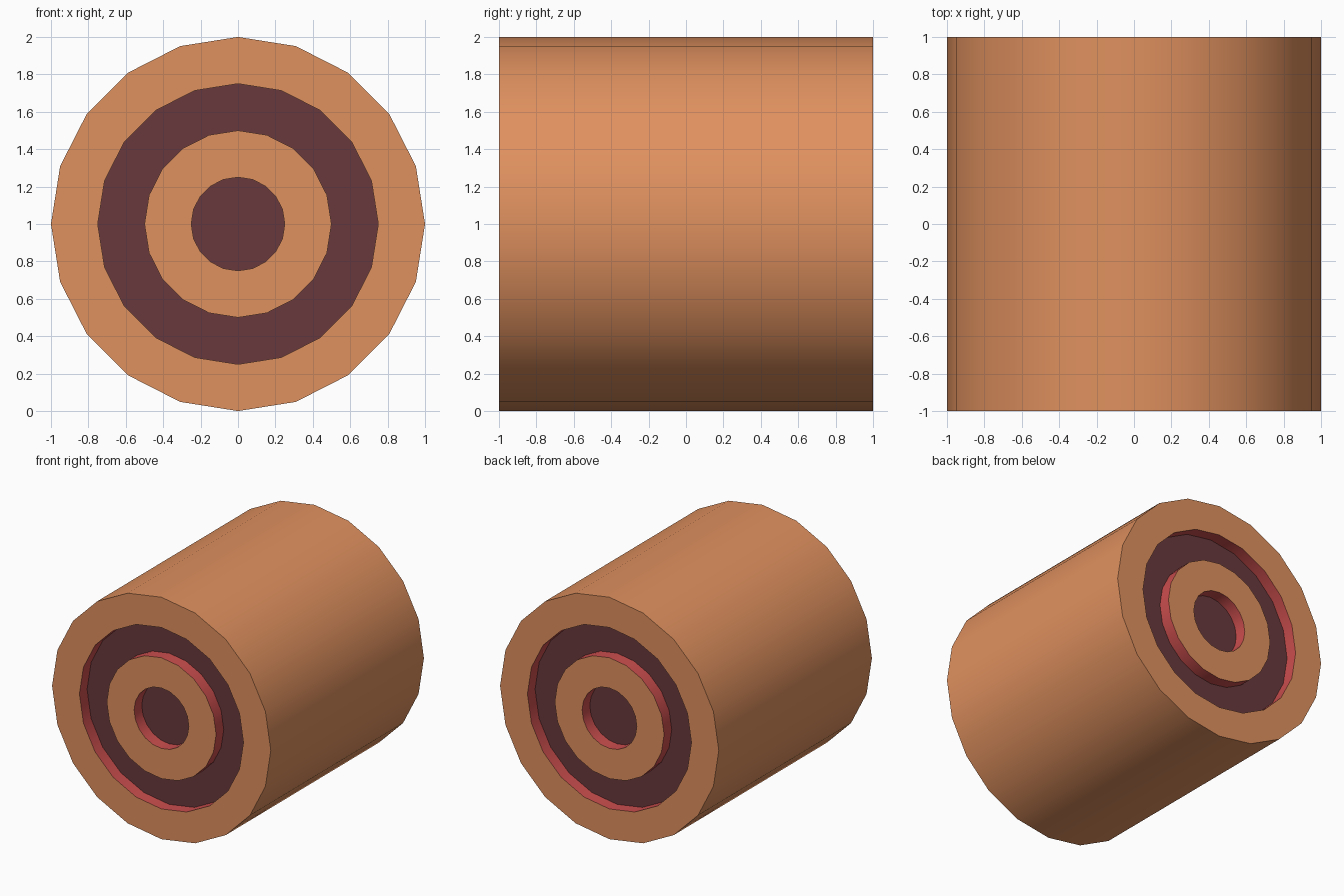
import bpy, bmesh, math

if "Cube" in bpy.data.objects:
    bpy.data.objects.remove(bpy.data.objects["Cube"])

SIDES = 20
DEPTH = 0.1


def srgb(*c):
    return [((v / 255 + 0.055) / 1.055) ** 2.4 for v in c] + [1.0]


def material(name, rgb):
    m = bpy.data.materials.new(name)
    m.diffuse_color = srgb(*rgb)
    m.use_nodes = True
    m.node_tree.nodes["Principled BSDF"].inputs["Base Color"].default_value = m.diffuse_color
    return m


mats = [material("orange", (224, 145, 95)),
        material("dark maroon", (104, 57, 60)),
        material("red", (204, 78, 78))]

# Half profile (radius, y) of the front end, from the hole floor outwards
floor, rim = -1 + DEPTH, -1
front = [(0.25, floor), (0.25, rim), (0.5, rim), (0.5, floor),
         (0.75, floor), (0.75, rim), (1, rim)]
colours = [2, 0, 2, 1, 2, 0]          # colour of each front segment
profile = front + [(r, -y) for r, y in reversed(front)]
colours = colours + [0] + colours[::-1]

# Revolve the profile about the y axis
bm = bmesh.new()
rings = []
for r, y in profile:
    ring = []
    for i in range(SIDES):
        a = 2 * math.pi * i / SIDES
        ring.append(bm.verts.new((r * math.cos(a), y, 1 + r * math.sin(a))))
    rings.append(ring)
for a, b, mat in zip(rings, rings[1:], colours):
    for i in range(SIDES):
        j = (i + 1) % SIDES
        f = bm.faces.new((a[i], a[j], b[j], b[i]))
        f.material_index = mat

# Floors of the two centre holes
for ring in (rings[0], rings[-1]):
    bm.faces.new(ring).material_index = 1

# Smooth round walls, sharp rims
bmesh.ops.recalc_face_normals(bm, faces=bm.faces)
for f in bm.faces:
    f.smooth = True
for e in bm.edges:
    e.smooth = e.calc_face_angle(0) < math.radians(30)

mesh = bpy.data.meshes.new("ringed_cylinder")
bm.to_mesh(mesh)
bm.free()
for m in mats:
    mesh.materials.append(m)
obj = bpy.data.objects.new("ringed_cylinder", mesh)
bpy.context.collection.objects.link(obj)
